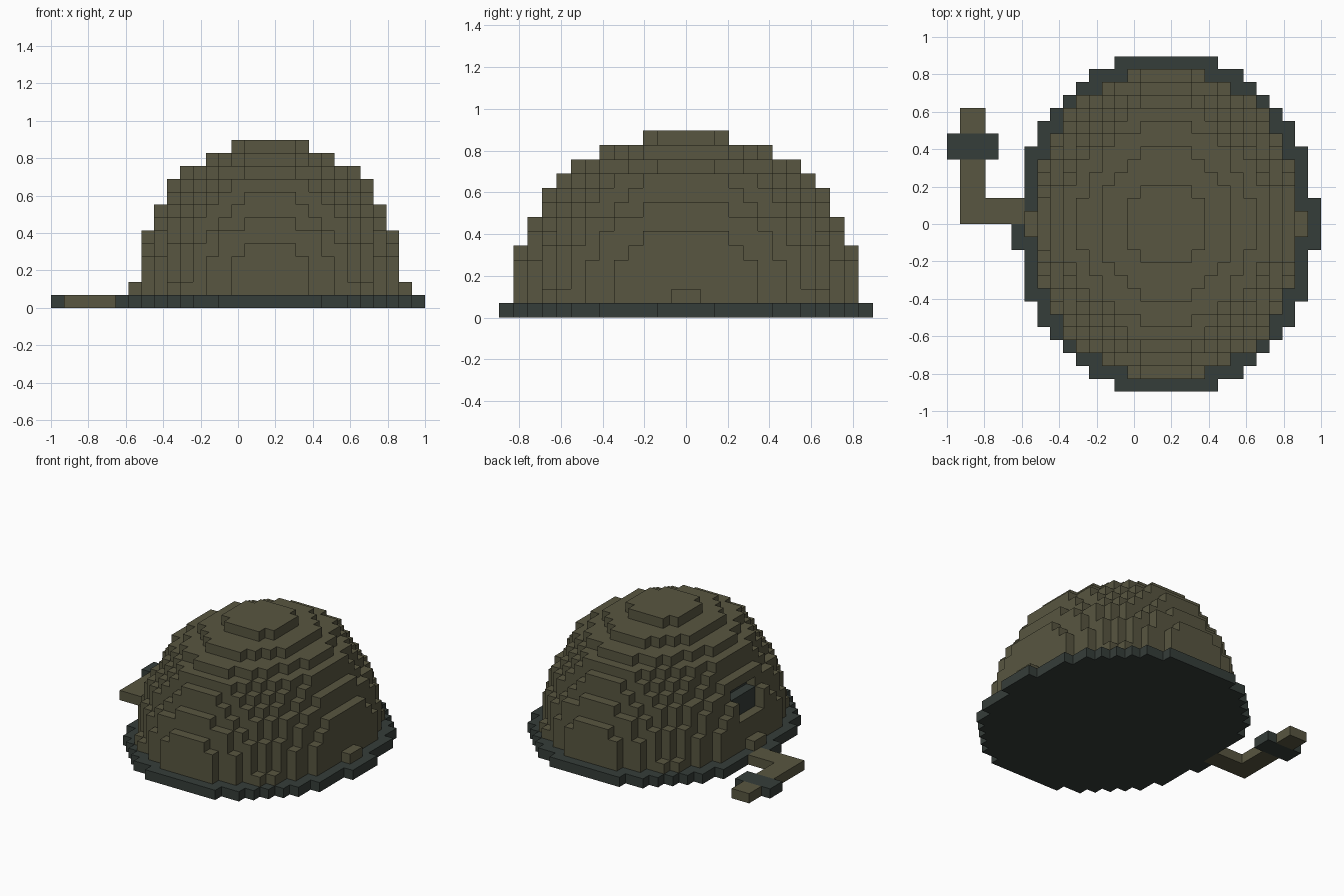
import bpy
import bmesh
from mathutils import Vector

cube = bpy.data.objects.get("Cube")
if cube:
    bpy.data.objects.remove(cube, do_unlink=True)

UNIT = 2 / 29      # edge of one block
MID = 17           # column index of the dome axis


def material(name, rgb):
    mat = bpy.data.materials.new(name)
    mat.use_nodes = True
    mat.diffuse_color = (*rgb, 1)
    bsdf = mat.node_tree.nodes["Principled BSDF"]
    bsdf.inputs["Base Color"].default_value = (*rgb, 1)
    bsdf.inputs["Roughness"].default_value = 0.9
    return mat


olive = material("olive", (0.098, 0.093, 0.052))
dark_green = material("dark_green", (0.036, 0.047, 0.041))


def box(xs, ys, zs):
    return {(x, y, z) for x in range(*xs) for y in range(*ys) for z in range(*zs)}


def disc(a, b, level, z):
    """Blocks of one elliptical layer around the dome axis."""
    return {(x, y, z) for x in range(MID - 13, MID + 13) for y in range(-13, 13)
            if ((x + 0.5 - MID) / a) ** 2 + ((y + 0.5) / b) ** 2 < level}


# Arm with a crossbar, lying on the ground
crossbar = box((0, 4), (5, 7), (0, 1))
arm = (box((1, 3), (0, 9), (0, 1)) | box((1, 6), (0, 2), (0, 1))) - crossbar

# Flat rim under the dome
rim = disc(11.65, 13.2, 1, 0) - arm

# Dome: each layer keeps a smaller share of the full ellipse
levels = [0.99, 0.965, 0.95, 0.92, 0.85, 0.785, 0.70,
          0.63, 0.55, 0.40, 0.23, 0.078]
dome = set()
for z, level in enumerate(levels, 1):
    dome |= disc(10.6, 12.2, level, z)

# Window: outer block of each row removed, the one behind it is dark
window = set()
for z in range(4, 7):
    for y in range(-2, 2):
        outer = min(c[0] for c in dome if c[1] == y and c[2] == z)
        dome -= {(outer, y, z), (outer + 1, y, z)}
        window.add((outer + 1, y, z))

parts = {
    "dome": (dome, olive),
    "rim": (rim, dark_green),
    "window": (window, dark_green),
    "arm": (arm, olive),
    "arm_crossbar": (crossbar, dark_green),
}
filled = set().union(*(cells for cells, _ in parts.values()))


def build(name, cells, mat):
    """Make a mesh of the exposed block faces only."""
    bm = bmesh.new()
    for cell in sorted(cells):
        for axis in range(3):
            for side in (0, 1):
                near = list(cell)
                near[axis] += 2 * side - 1
                if tuple(near) in filled:
                    continue
                u, v = (axis + 1) % 3, (axis + 2) % 3
                corners = []
                for du, dv in ((0, 0), (1, 0), (1, 1), (0, 1)):
                    p = Vector(cell)
                    p[axis] += side
                    p[u] += du
                    p[v] += dv
                    corners.append(bm.verts.new(p * UNIT - Vector((1, 0, 0))))
                bm.faces.new(corners if side else corners[::-1])
    bmesh.ops.remove_doubles(bm, verts=bm.verts, dist=UNIT / 100)
    mesh = bpy.data.meshes.new(name)
    bm.to_mesh(mesh)
    bm.free()
    mesh.materials.append(mat)
    bpy.context.collection.objects.link(bpy.data.objects.new(name, mesh))


for name, (cells, mat) in parts.items():
    build(name, cells, mat)
